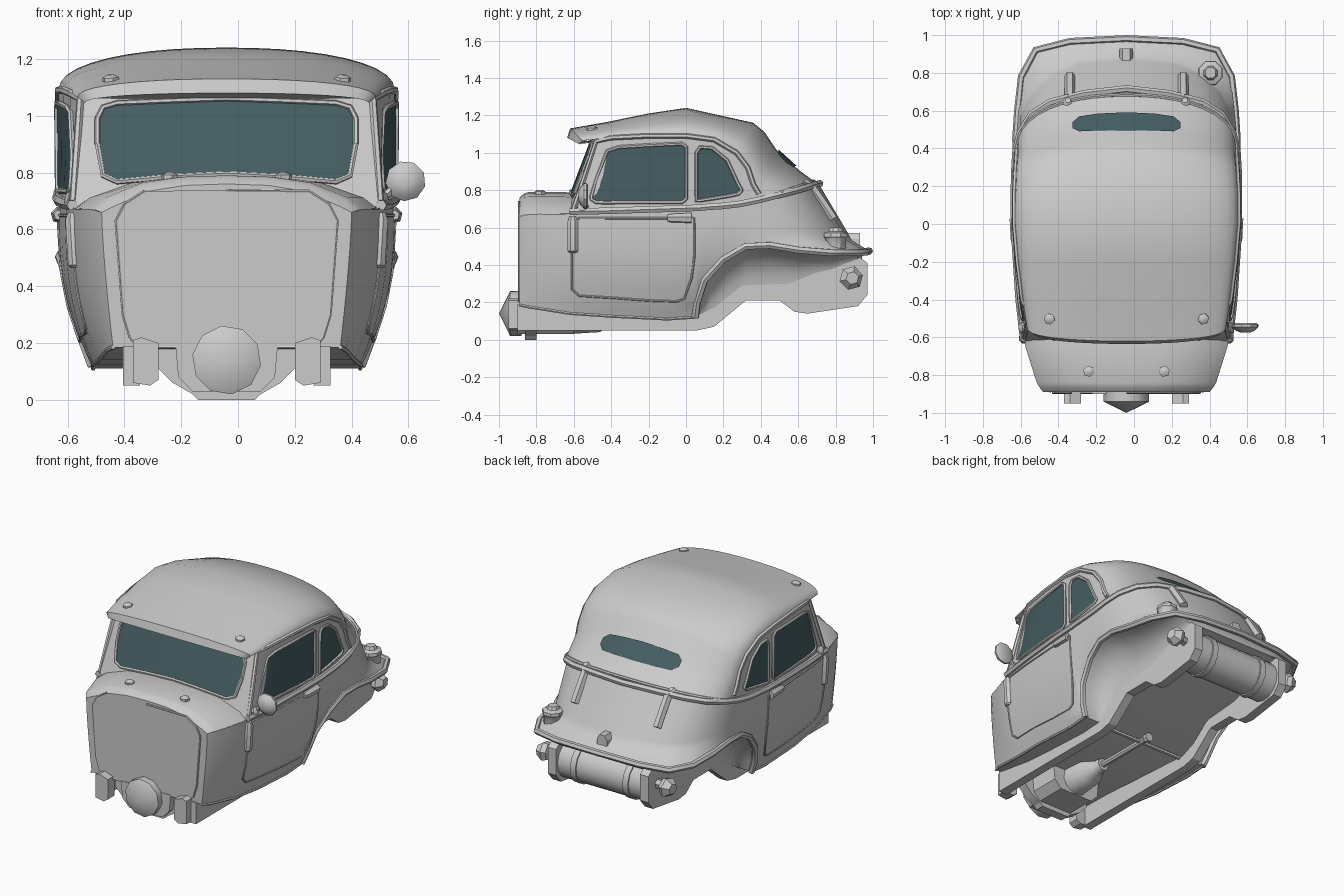
import bpy, bmesh, math
from mathutils import Vector

if "Cube" in bpy.data.objects:
    bpy.data.objects.remove(bpy.data.objects["Cube"])

CX = -0.04  # the body centre line sits slightly left because of the single mirror
GLASS = bpy.data.materials.new("glass")
GLASS.diffuse_color = (0.06, 0.11, 0.12, 1)
GLASS.use_nodes = True
GLASS.node_tree.nodes["Principled BSDF"].inputs["Base Color"].default_value = GLASS.diffuse_color


def build(name, verts, faces, mirror=True, mat=None, angle=38):
    verts = [tuple(v) for v in verts]
    if mirror:
        n = len(verts)
        verts += [(-x, y, z) for x, y, z in verts]
        faces = faces + [[i + n for i in reversed(f)] for f in faces]
    me = bpy.data.meshes.new(name)
    me.from_pydata([(x + CX, y, z) for x, y, z in verts], [], faces)
    bm = bmesh.new()
    bm.from_mesh(me)
    bmesh.ops.remove_doubles(bm, verts=bm.verts, dist=0.0005)
    bmesh.ops.recalc_face_normals(bm, faces=bm.faces)
    bm.to_mesh(me)
    bm.free()
    me.shade_smooth()
    me.set_sharp_from_angle(angle=math.radians(angle))
    if mat:
        me.materials.append(mat)
    ob = bpy.data.objects.new(name, me)
    bpy.context.collection.objects.link(ob)
    return ob


def grid(name, rows, mirror=True, mat=None, angle=38):
    w = len(rows[0])
    faces = [[r * w + c, r * w + c + 1, (r + 1) * w + c + 1, (r + 1) * w + c]
             for r in range(len(rows) - 1) for c in range(w - 1)]
    return build(name, [p for r in rows for p in r], faces, mirror, mat, angle)


def cap(name, outline, y):
    return grid(name, [[(x, y, z) for x, z in outline], [(0, y, z) for x, z in outline]])


def lathe(name, p, d, prof, n=8, mirror=False):
    p, d = Vector(p), Vector(d).normalized()
    u = d.orthogonal().normalized()
    v = d.cross(u)
    prof = [(prof[0][0], 0)] + prof + [(prof[-1][0], 0)]
    rows = [[p + d * h + (u * math.cos(a) + v * math.sin(a)) * r
             for a in [math.tau * (k + .5) / n for k in range(n + 1)]] for h, r in prof]
    return grid(name, rows, mirror)


def tube(name, pts, r, mode="pair", closed=False):
    if mode == "span":
        pts = list(pts) + [(-x, y, z) for x, y, z in reversed(pts) if x > 1e-4]
    sets = [pts] + ([[(-x, y, z) for x, y, z in pts]] if mode == "pair" else [])
    cu = bpy.data.curves.new(name, "CURVE")
    cu.dimensions, cu.bevel_depth, cu.bevel_resolution, cu.use_fill_caps = "3D", r, 1, True
    for s in sets:
        sp = cu.splines.new("POLY")
        sp.points.add(len(s) - 1)
        sp.use_cyclic_u = closed
        for q, (x, y, z) in zip(sp.points, s):
            q.co = (x + CX, y, z, 1)
    tmp = bpy.data.objects.new(name + "_path", cu)
    bpy.context.collection.objects.link(tmp)
    me = bpy.data.meshes.new_from_object(tmp.evaluated_get(bpy.context.evaluated_depsgraph_get()))
    bpy.data.objects.remove(tmp)
    me.shade_smooth()
    me.set_sharp_from_angle(angle=math.radians(50))
    bpy.context.collection.objects.link(bpy.data.objects.new(name, me))


def prism(name, pts, a, b, axis="x", mirror=True):
    n = len(pts)
    put = (lambda t, p: (t, p[0], p[1])) if axis == "x" else (lambda t, p: (p[0], t, p[1]))
    faces = [list(range(n)), list(range(2 * n - 1, n - 1, -1))]
    faces += [[i, (i + 1) % n, n + (i + 1) % n, n + i] for i in range(n)]
    return build(name, [put(a, p) for p in pts] + [put(b, p) for p in pts], faces, mirror, None, 25)


def lerp(a, b, t):
    return a + (b - a) * t


def table(t, y):
    for (y0, a), (y1, b) in zip(t, t[1:]):
        if y <= y1:
            break
    return lerp(a, b, (y - y0) / (y1 - y0))


# lower body: belt line, lower edge (with wheel arch) and rear crease, as half width, y, z
belt = [(.44, -.89, .66), (.475, -.84, .67), (.54, -.62, .675), (.565, -.4, .68), (.585, -.1, .69),
        (.59, .05, .695), (.59, .07, .695), (.59, .11, .7), (.59, .19, .705), (.588, .28, .715),
        (.582, .38, .735), (.56, .48, .76), (.5, .58, .785), (.4, .645, .805), (.22, .69, .82), (0, .715, .825)]
edge = [(.4, -.89, .185), (.42, -.84, .175), (.45, -.62, .14), (.47, -.4, .125), (.47, -.1, .11),
        (.47, .05, .12), (.5, .06, .2), (.53, .1, .32), (.56, .2, .43), (.58, .32, .5), (.585, .45, .505),
        (.575, .6, .48), (.555, .78, .465), (.48, .92, .465), (.3, .965, .47), (0, .98, .475)]
crease = {11: (.56, .58, .56), 12: (.5, .7, .54), 13: (.4, .8, .53), 14: (.26, .865, .53), 15: (0, .89, .53)}


def body_pt(i, t):
    b, e = belt[i], edge[i]
    if i in crease:
        c = crease[i]
        return Vector(b).lerp(c, t / .8) if t <= .8 else Vector(c).lerp(e, (t - .8) / .2)
    return Vector((lerp(b[0], e[0], t ** (1.4 if i < 2 else 2.6)), lerp(b[1], e[1], t), lerp(b[2], e[2], t)))


rows = [[body_pt(i, k / 10) for i in range(16)] for k in range(11)]
grid("lower_body", rows)
tube("arch_flange", edge[5:], .02, "span")
tube("sill_edge", edge[:6], .008)

# wheel well, underside and floor
inner = [(.36, y, z) for x, y, z in edge[:6]] + [(.36, y, z) for y, z in
        [(.08, .12), (.13, .14), (.22, .2), (.32, .27), (.45, .28), (.6, .3), (.78, .36), (.92, .42)]]
inner += [(.25, .94, .43), (0, .94, .43)]
arc = [math.pi / 2 * k / 5 for k in range(6)]
grid("wheel_well", [[(lerp(e[0], i[0], math.sin(a)), lerp(e[1], i[1], math.sin(a)), lerp(e[2], i[2], 1 - math.cos(a)))
                     for e, i in zip(edge, inner)] for a in arc])
floor = [(-.89, .18), (.05, .16), (.3, .28), (.55, .3), (.75, .4), (.94, .43)]
grid("floor", [[(.36, y, z) for y, z in floor], [(0, y, z) for y, z in floor]])

# cowl and firewall
sect = [(1, .67), (.9, .712), (.62, .765), (.33, .785), (0, .79)]
cowl = [[(f * w, y, z + (dz if f < 1 else dz / 3)) for f, z in sect] for y, w, dz in
        [(-.89, .44, -.03), (-.865, .46, -.008), (-.84, .475, 0), (-.65, .535, 0), (-.57, .545, -.01)]]
grid("cowl", cowl)
cap("firewall", [(p[0], p[2]) for p in reversed(cowl[0])] + [(r[0][0], r[0][2]) for r in rows[1:]], -.89)
plate = [(0, .738), (.29, .735), (.36, .69), (.39, .63), (.365, .3), (.34, .22), (.31, .185), (0, .185)]
cap("firewall_plate", plate, -.896)
tube("firewall_seam", [(x, -.893, z) for x, z in plate], .006, "span")

# roof: half width, eave y z, ridge y z
roof = [(.5, -.57, 1.045, -.635, 1.08), (.525, -.555, 1.065, -.62, 1.13), (.55, -.4, 1.08, -.42, 1.165),
        (.575, -.2, 1.09, -.2, 1.21), (.592, 0, 1.09, 0, 1.24), (.592, .15, 1.07, .18, 1.2),
        (.586, .27, 1.0, .36, 1.16), (.582, .33, .92, .42, 1.11), (.58, .36, .83, .48, 1.02),
        (.58, .39, .78, .6, .91), (.578, .42, .745, .715, .825)]


def roof_pt(s, x, off=0):
    w = max(0, 1 - (x / s[0]) ** 2.2) ** (1 / 2.2)
    return Vector((x, lerp(s[1], s[3], w) + off, lerp(s[2], s[4], w) + off))


cosines = [math.cos(math.pi / 2 * k / 10) if k < 10 else 0 for k in range(11)]
grid("roof", [[roof_pt(s, s[0] * c) for c in cosines] for s in roof])

# rear window
rear = [(.285, .3, .6), (.25, .12, .82), (.15, .1, .86), (0, .08, .88)]
rw = [[roof_pt(roof[8], x, .006).lerp(roof_pt(roof[9], x, .006), s) for x, s in
       [(c[0], c[k]) for c in rear]] for k in (1, 2)]
grid("rear_window", rw, True, GLASS)

# upper side panels
side_b = [(.54, -.6, .675), (.565, -.4, .68), (.58, -.2, .685), (.588, 0, .69), (.59, .15, .7),
          (.588, .27, .715), (.583, .34, .73), (.58, .38, .737), (.578, .42, .745)]
side_e = [(.515, -.48, 1.06)] + [s[:3] for s in roof[2:10]]
grid("cab_side", [side_b, side_e])
tube("drip_rail", [(.54, -.6, .7)] + side_e, .014)
tube("belt_moulding", [(x + .003, y, z + .01) for x, y, z in belt[2:]], .02, "span")
tube("roof_base_moulding", [roof_pt(roof[9], .58 * c).lerp(roof_pt(roof[10], .578 * c), .72) for c in cosines], .01, "span")

# windscreen with frame and visor underside
ys = lambda x, z: -.63 + (z - .74) * .38 + .12 * x * x
grid("windscreen_panel", [[(f * w, ys(f * w, z), z) for f in (1, .8, .6, .4, .2, 0)]
                          for w, z in [(.54, .68), (.527, .87), (.515, 1.07)]])
ws = [(.455, .9, .99), (.435, .79, 1.03), (.385, .768, 1.045), (.2, .785, 1.053), (0, .795, 1.06)]
wp = [[(c[0], ys(c[0], c[k]) - .006, c[k]) for c in ws] for k in (1, 2)]
grid("windscreen", wp, True, GLASS)
for k in (0, 1):
    tube("windscreen_frame", wp[k], .01, "span")
tube("windscreen_side_frame", [wp[0][0], wp[1][0]], .01)
lip = [roof_pt(roof[0], roof[0][0] * c) for c in cosines]
grid("visor_underside", [lip, [(p.x * 1.03, ys(p.x, 1.06), 1.06) for p in lip]])

# surface lookup for parts laid on the cab side
HB = [(y, x) for x, y, z in belt[:6]] + [(.3, .588)]
HE = [(y, x) for x, y, z in side_e[:7]]
HL = [(y, x) for x, y, z in edge[:6]]
ZL = [(y, z) for x, y, z in edge[:6]]


def on_side(y, z, off):
    b = table(HB, y)
    if z > .68:
        return (lerp(b, table(HE, y), (z - .68) / .38) + off, y, z)
    t = (.68 - z) / (.68 - table(ZL, y))
    return (lerp(b, table(HL, y), t ** 2.6) + off, y, z)


def side_panel(name, cols, off, r, mat=None):
    k = 6
    grid(name, [[on_side(y, lerp(a, b, i / k), off) for y, a, b in cols] for i in range(k + 1)], True, mat)
    ring = [on_side(y, lerp(b, a, 0), off) for y, a, b in cols]
    ring += [on_side(y, a, off) for y, a, b in reversed(cols)]
    ring += [on_side(cols[0][0], lerp(cols[0][1], cols[0][2], i / 4), off) for i in (1, 2, 3)]
    tube(name + "_frame", ring, r, "pair", True)


side_panel("door_window", [(-.505, .75, .77), (-.48, .735, .86), (-.42, .733, 1.01), (-.36, .735, 1.03),
                           (-.2, .735, 1.04), (-.02, .735, 1.048), (.003, .755, 1.03)], .006, .01, GLASS)
side_panel("quarter_window", [(.055, .745, 1.0), (.075, .745, 1.03), (.14, .755, 1.025), (.22, .768, .96),
                              (.28, .78, .83), (.295, .795, .805)], .006, .01, GLASS)
side_panel("door", [(-.61, .27, .64), (-.57, .235, .65), (-.4, .225, .65), (-.2, .21, .65), (-.05, .205, .65),
                    (-.01, .22, .65), (.03, .33, .65), (.045, .45, .65)], .004, .006)

# chassis rails, front mounts
prism("chassis_rail", [(-.9, .05), (.06, .05), (.15, .07), (.32, .21), (.5, .21), (.58, .15), (.65, .14),
                       (.92, .18), (.97, .24), (.97, .41), (.93, .44), (.75, .38), (.55, .3), (.3, .29),
                       (.15, .17), (.05, .13), (-.9, .19)], .305, .365)
prism("front_mount", [(.24, .07), (.27, .05), (.33, .06), (.33, .21), (.3, .22), (.24, .2)], -.95, -.88, "y")

# gearbox, propshaft and cross member
prism("bell_housing", [(-.12, .02), (-.06, .005), (.06, .005), (.12, .02), (.19, .06), (.25, .12), (.25, .19),
                       (-.25, .19), (-.25, .12), (-.19, .06)], -.86, -.8, "y", False)
prism("gearbox_cover", [(-.12, .03), (.12, .03), (.17, .08), (.18, .19), (-.18, .19), (-.17, .08)], -.9, -.6, "y", False)
prism("sump", [(-.1, 0), (.1, 0), (.15, .05), (-.15, .05)], -.86, -.8, "y", False)
lathe("clutch_cone", (0, -1, .14), (0, 1, 0), [(0, 0), (.06, .122), (.12, .122)], 10)
lathe("gearbox", (0, -.62, .13), (0, 1, 0), [(0, .1), (.16, .09), (.22, .05), (.28, .04)], 10)
lathe("propshaft", (0, -.36, .13), (0, 1, 0), [(0, .02), (.42, .02), (.43, .03), (.46, .03)], 8)
lathe("cross_member", (-.31, .02, .13), (1, 0, 0), [(0, .013), (.62, .013)], 6)

# fuel tank with straps, rear lamps, filler cap
lathe("fuel_tank", (-.31, .83, .305), (1, 0, 0), [(0, .125), (.62, .125)], 14)
lathe("tank_strap", (.17, .83, .305), (1, 0, 0), [(0, .133), (.04, .133)], 14, True)
lathe("rear_lamp", (.36, .87, .33), (1, .15, 0), [(0, .03), (.05, .03), (.06, .055), (.09, .065), (.13, .035)], 6, True)
lathe("filler_cap", (.445, .8, .48), (0, 0, 1), [(0, .06), (.06, .06), (.07, .068), (.09, .066), (.1, .04), (.12, .03)], 8)
prism("plate_lamp", [(-.036, .49), (.036, .49), (.036, .54), (.02, .57), (-.02, .57), (-.036, .54)], .86, .93, "y", False)

# boot hinges
tube("boot_hinge_bar", [(.3, .665, .82), (.3, .725, .735), (.3, .785, .645)], .028)
lathe("boot_hinge_cap", (.31, .635, .81), (0, .5, 1), [(0, .03), (.03, .03), (.045, .015)], 7, True)

# bolts on visor and cowl, side markers, handles
lathe("roof_marker", (.405, -.5, 1.10), (.1, -.1, 1), [(0, .032), (.035, .03), (.045, .012)], 6, True)
lathe("cowl_bolt", (.2, -.78, .77), (0, 0, 1), [(0, .03), (.022, .03), (.032, .012)], 6, True)
lathe("side_marker", (.53, -.605, .465), (.06, 0, 1), [(0, .02), (.01, .03), (.17, .03), (.195, .018)], 8, True)
lathe("door_handle", (.59, -.1, .65), (0, 1, 0), [(0, .018), (.02, .024), (.1, .028), (.13, .03)], 6, True)
lathe("mirror_mount", (.525, -.55, .7), (1, 0, .3), [(0, .035), (.035, .03), (.045, .015)], 7, True)

# single wing mirror on the right
tube("mirror_arm", [(.53, -.545, .69), (.58, -.54, .74), (.62, -.54, .765)], .014, "one")
lathe("wing_mirror", (.63, -.545, .77), (0, 1, 0), [(-.03, .025), (-.02, .05), (0, .071), (.012, .071), (.02, .06)], 9)
